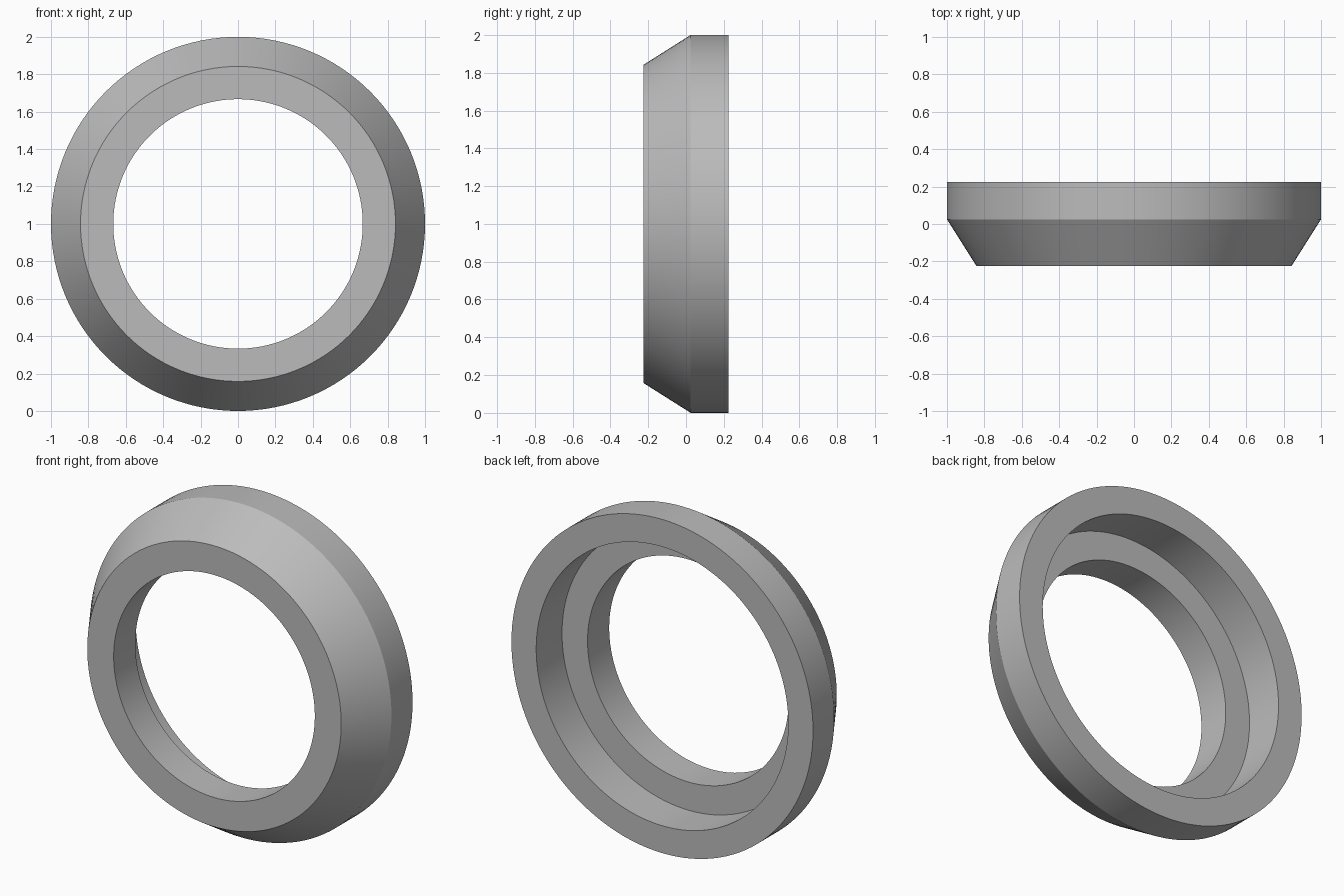
import bpy, bmesh, math
from mathutils import Matrix, Vector

cube = bpy.data.objects.get("Cube")
if cube:
    bpy.data.objects.remove(cube, do_unlink=True)

SEGMENTS = 128

# Plain grey material
grey = bpy.data.materials.new("plain_grey")
grey.use_nodes = True
colour = (0.5, 0.5, 0.5, 1)
grey.diffuse_color = colour
grey.node_tree.nodes["Principled BSDF"].inputs["Base Color"].default_value = colour

# Ring cross-section as (radius, y): bevelled front, stepped recess at the back
profile = [(0.667, -0.225), (0.842, -0.225), (1.0, 0.025),
           (1.0, 0.225), (0.836, 0.225), (0.836, -0.02), (0.667, -0.02)]

# Sweep the closed profile around the y axis
bm = bmesh.new()
verts = [bm.verts.new((r, y, 0)) for r, y in profile]
edges = [bm.edges.new((v, verts[(i + 1) % len(verts)])) for i, v in enumerate(verts)]
bmesh.ops.spin(bm, geom=verts + edges, cent=(0, 0, 0), axis=(0, 1, 0),
               angle=math.tau, steps=SEGMENTS, use_merge=True)
bmesh.ops.remove_doubles(bm, verts=bm.verts, dist=0.0001)
bmesh.ops.recalc_face_normals(bm, faces=bm.faces)
bmesh.ops.transform(bm, matrix=Matrix.Translation(Vector((0, 0, 1))), verts=bm.verts)

mesh = bpy.data.meshes.new("bevelled_ring")
bm.to_mesh(mesh)
bm.free()
mesh.materials.append(grey)
ring = bpy.data.objects.new("bevelled_ring", mesh)
bpy.context.collection.objects.link(ring)

# Smooth around the ring, crisp at the profile corners
bpy.ops.object.select_all(action='DESELECT')
ring.select_set(True)
bpy.context.view_layer.objects.active = ring
bpy.ops.object.shade_smooth_by_angle(angle=math.radians(25))
